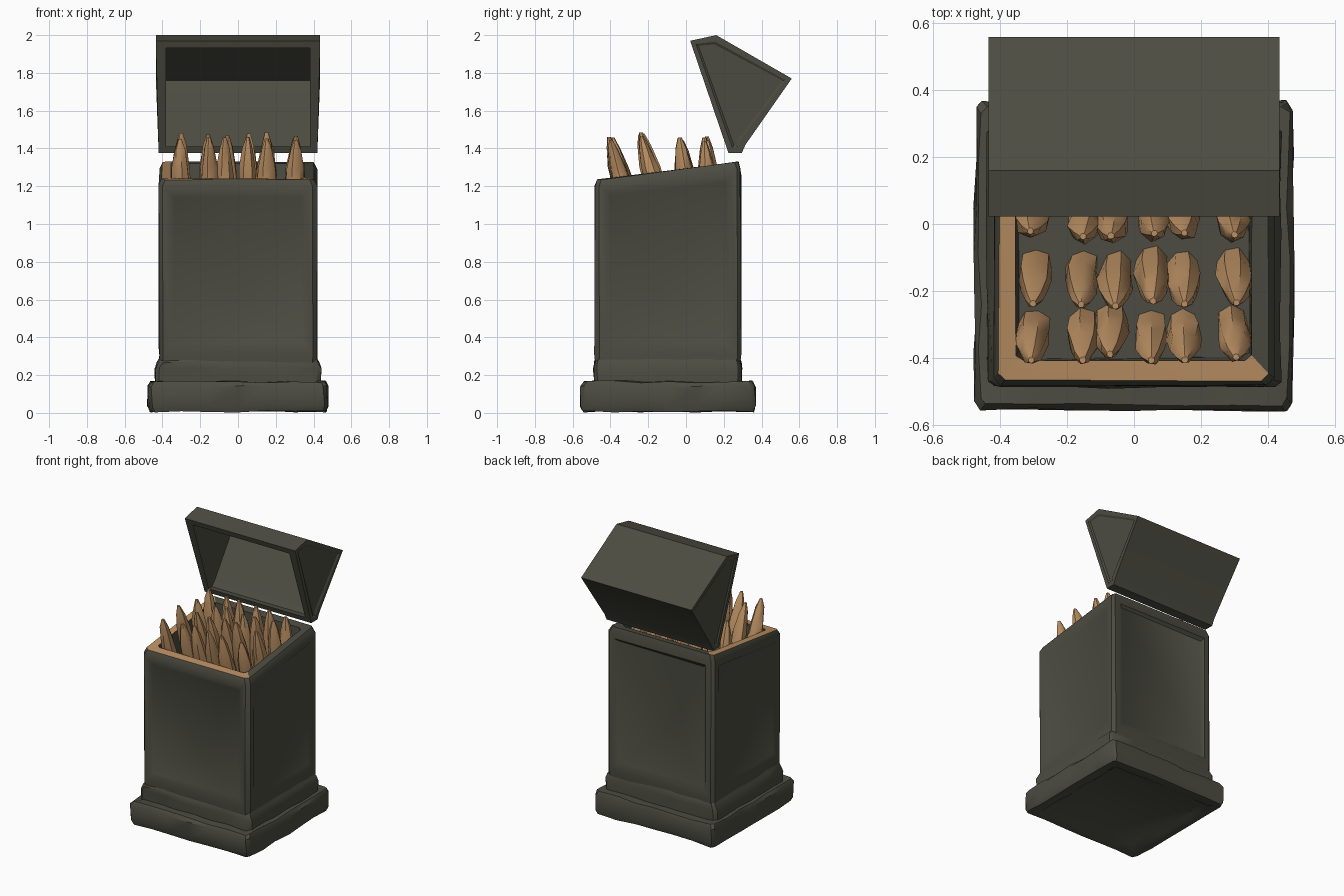
import bpy, bmesh, math, random
from mathutils import Vector

if "Cube" in bpy.data.objects:
    bpy.data.objects.remove(bpy.data.objects["Cube"])

random.seed(4)


def material(name, rgb):
    m = bpy.data.materials.new(name)
    m.diffuse_color = (*rgb, 1)
    m.use_nodes = True
    m.node_tree.nodes["Principled BSDF"].inputs["Base Color"].default_value = m.diffuse_color
    return m


STONE = material("dark olive stone", (0.072, 0.072, 0.054))
TAN = material("tan bone", (0.50, 0.28, 0.125))


def finish(bm, name, mats, angle=35):
    bmesh.ops.recalc_face_normals(bm, faces=bm.faces[:])
    me = bpy.data.meshes.new(name)
    bm.to_mesh(me)
    bm.free()
    ob = bpy.data.objects.new(name, me)
    bpy.context.collection.objects.link(ob)
    for m in mats:
        me.materials.append(m)
    smooth(ob, angle)
    return ob


def smooth(ob, angle):
    bpy.ops.object.select_all(action='DESELECT')
    ob.select_set(True)
    bpy.context.view_layer.objects.active = ob
    bpy.ops.object.shade_smooth_by_angle(angle=math.radians(angle))


def ring(hx, y0, y1, zf, zb, ch=0.02, n=2):
    """Chamfered rectangle, n points per side, sloping from zf (front) to zb (back)."""
    corners = [((-hx + ch, y0), (hx - ch, y0)), ((hx, y0 + ch), (hx, y1 - ch)),
               ((hx - ch, y1), (-hx + ch, y1)), ((-hx, y1 - ch), (-hx, y0 + ch))]
    pts = []
    for a, b in corners:
        for i in range(n):
            t = i / (n - 1)
            x, y = a[0] + (b[0] - a[0]) * t, a[1] + (b[1] - a[1]) * t
            pts.append(Vector((x, y, zf + (zb - zf) * (y - y0) / (y1 - y0))))
    return pts


def loft(rings):
    bm = bmesh.new()
    rows = [[bm.verts.new(p) for p in r] for r in rings]
    for a, b in zip(rows, rows[1:]):
        for i in range(len(a)):
            j = (i + 1) % len(a)
            bm.faces.new((a[i], a[j], b[j], b[i]))
    bm.faces.new(rows[0][::-1])
    bm.faces.new(rows[-1])
    bmesh.ops.recalc_face_normals(bm, faces=bm.faces[:])
    return bm


def jitter(bm, d):
    for v in bm.verts:
        v.co += Vector([random.uniform(-d, d) for _ in range(3)])


# Plinth slab with chipped edges and a shallow recess underneath
bm = loft([ring(.37, -.45, .26, .03, .03, .02, 7), ring(.40, -.48, .29, .012, .012, .02, 7),
           ring(.465, -.545, .355, .008, .008, .02, 7), ring(.475, -.555, .365, .035, .035, .02, 7),
           ring(.475, -.555, .365, .14, .14, .02, 7), ring(.462, -.542, .352, .165, .165, .02, 7),
           ring(.40, -.46, .27, .165, .165, .02, 7)])
jitter(bm, 0.006)
for v in bm.verts:
    v.co.z = max(v.co.z, 0)
finish(bm, "plinth", [STONE])

# Skirt where the box meets the plinth
bm = loft([ring(.437, -.485, .293, .15, .15, .02, 6), ring(.440, -.488, .296, .235, .235, .02, 6),
           ring(.425, -.483, .291, .27, .27, .02, 6), ring(.405, -.465, .275, .305, .305, .02, 6)])
jitter(bm, 0.005)
finish(bm, "skirt", [STONE])

# Hollow box with sloping rim and sunken, dented side panels
bm = loft([ring(.415, -.478, .288, .26, .26), ring(.418, -.482, .29, .31, .31),
           ring(.418, -.482, .29, 1.20, 1.295), ring(.403, -.468, .277, 1.235, 1.33),
           ring(.352, -.412, .222, 1.242, 1.322), ring(.342, -.40, .212, 1.05, 1.05)])
panels = [f for f in bm.faces if f.calc_area() > 0.4 and abs(f.normal.z) < 0.3]
bmesh.ops.inset_individual(bm, faces=panels, thickness=0.04, depth=0, use_even_offset=True)
bmesh.ops.inset_individual(bm, faces=panels, thickness=0.02, depth=-0.012, use_even_offset=True)
normals = [f.normal.copy() for f in panels]
poked = bmesh.ops.poke(bm, faces=panels)
for v, n in zip(poked['verts'], normals):
    side = Vector((-n.y, n.x, 0))
    v.co += side * random.uniform(-.12, .12) - n * 0.006 + Vector((0, 0, random.uniform(-.2, .2)))
jitter(bm, 0.004)
bm.normal_update()
for f in bm.faces:
    c = f.calc_center_median()
    if f.normal.z > 0.85 and c.z > 1.15 and (c.x < -0.355 or c.y < -0.415):
        f.material_index = 1
finish(bm, "box_body", [STONE, TAN])

# Rows of long teeth leaning forward out of the box
columns = [-0.31, -0.16, -0.06, 0.06, 0.16, 0.30]
rows = [(-0.40, 1.455, 0.11), (-0.24, 1.475, 0.12), (-0.03, 1.455, 0.06), (0.105, 1.455, 0.03)]
SIDES = 7


def tooth(bm, x, y, top, lean):
    z0 = 1.04
    turn = random.uniform(0, 1)
    prev = None
    for t, r in ((0, .046), (.35, .053), (.62, .045), (.86, .028), (1, .010)):
        cx = x * (0.97 + 0.03 * t)
        cy = y + lean * (1 - t)
        cur = []
        for i in range(SIDES):
            a = math.tau * i / SIDES + turn
            rr = r * random.uniform(0.88, 1.12)
            cur.append(bm.verts.new((cx + rr * math.cos(a), cy + rr * math.sin(a),
                                     z0 + (top - z0) * t)))
        if prev:
            for i in range(SIDES):
                j = (i + 1) % SIDES
                bm.faces.new((prev[i], prev[j], cur[j], cur[i]))
        else:
            bm.faces.new(cur[::-1])
        prev = cur
    bm.faces.new(prev)


for k, (y, top, lean) in enumerate(rows):
    bm = bmesh.new()
    for x in columns:
        tooth(bm, x + random.uniform(-.012, .012), y + random.uniform(-.01, .01),
              top + random.uniform(-.02, .015), lean)
    finish(bm, f"teeth_row_{k + 1}", [TAN], 45)


# Open lid: wedge profile (y, z) swept across x, then hollowed
def prism(profile, hx):
    bm = bmesh.new()
    a = [bm.verts.new((-hx, y, z)) for y, z in profile]
    b = [bm.verts.new((hx, y, z)) for y, z in profile]
    for i in range(len(a)):
        j = (i + 1) % len(a)
        bm.faces.new((a[i], a[j], b[j], b[i]))
    caps = [bm.faces.new(a[::-1]), bm.faces.new(b)]
    bmesh.ops.recalc_face_normals(bm, faces=bm.faces[:])
    return bm, caps


bm, caps = prism([(.022, 1.97), (.16, 2.0), (.56, 1.77), (.315, 1.42), (.295, 1.375), (.225, 1.375)], .435)
bmesh.ops.inset_individual(bm, faces=caps, thickness=0.035, depth=0)
bmesh.ops.inset_individual(bm, faces=caps, thickness=0.015, depth=-0.008)
for v in bm.verts:
    v.co.x *= 0.965 + 0.035 * min(1, max(0, (v.co.z - 1.37) / 0.4))
lid = finish(bm, "lid", [STONE])

bm, caps = prism([(-.03, 1.925), (.15, 1.945), (.50, 1.76), (.285, 1.45), (.25, 1.41), (.15, 1.41)], .38)
cutter = finish(bm, "lid_cutter", [STONE])
cutter.hide_render = True
mod = lid.modifiers.new("hollow", 'BOOLEAN')
mod.operation = 'DIFFERENCE'
mod.solver = 'EXACT'
mod.object = cutter
bpy.ops.object.select_all(action='DESELECT')
lid.select_set(True)
bpy.context.view_layer.objects.active = lid
bpy.ops.object.modifier_apply(modifier=mod.name)
bpy.data.objects.remove(cutter)
smooth(lid, 25)
